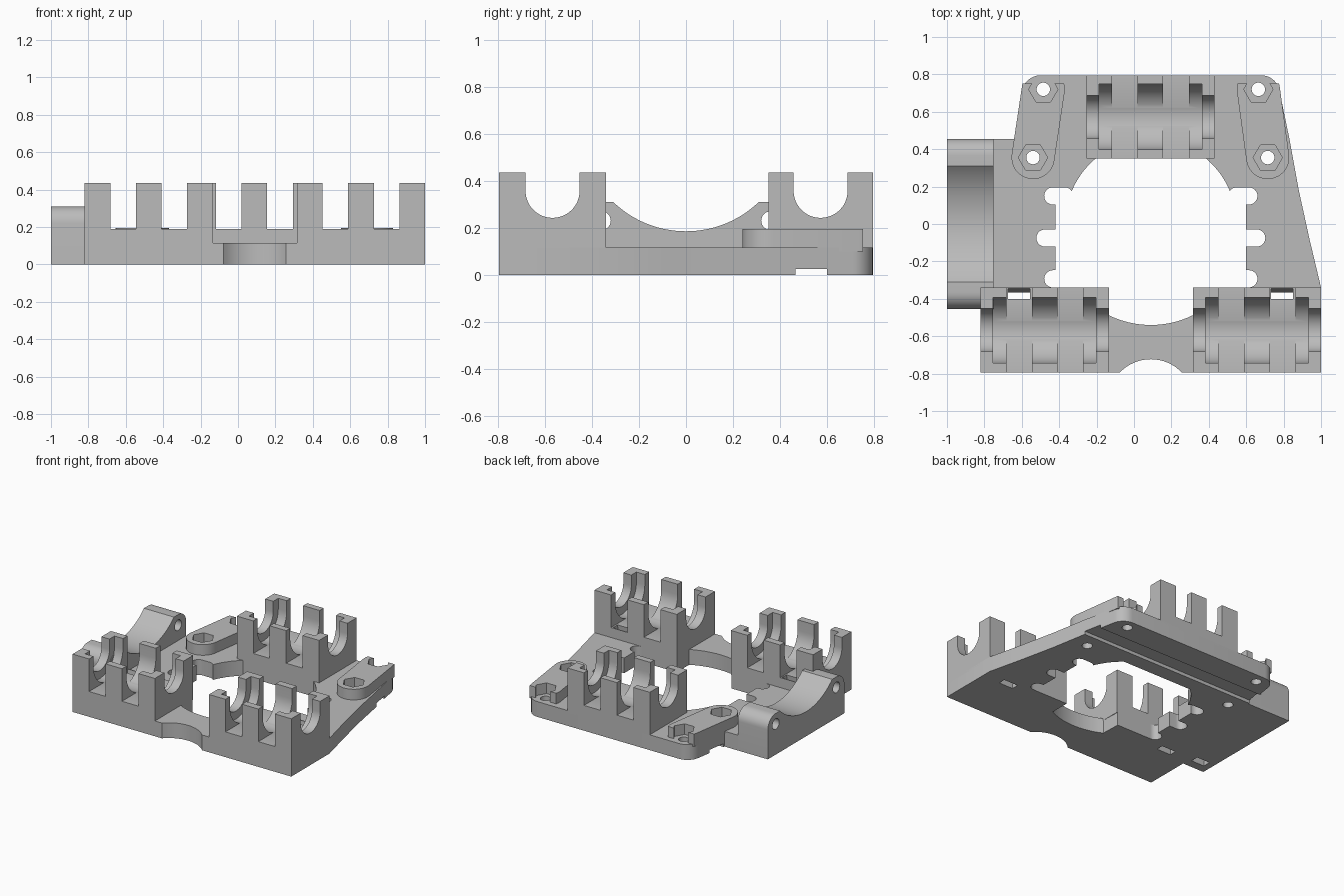
import bpy, bmesh
from math import sin, cos, radians, atan2, pi, degrees

if "Cube" in bpy.data.objects:
    bpy.data.objects.remove(bpy.data.objects["Cube"])

GREY = (0.5, 0.5, 0.5, 1)
mat = bpy.data.materials.new("plain grey plastic")
mat.use_nodes = True
mat.diffuse_color = GREY
mat.node_tree.nodes["Principled BSDF"].inputs["Base Color"].default_value = GREY


def arc(cx, cy, r, start, end, n=16):
    """Points on a circle between two angles in degrees."""
    angles = [radians(start + (end - start) * i / n) for i in range(n + 1)]
    return [(cx + r * cos(a), cy + r * sin(a)) for a in angles]


def rect(x0, x1, y0, y1):
    return [(x0, y0), (x1, y0), (x1, y1), (x0, y1)]


def stadium(p, q, r):
    """Outline of a rounded bar between two points."""
    a = degrees(atan2(q[1] - p[1], q[0] - p[0]))
    return arc(*p, r, a + 90, a + 270) + arc(*q, r, a - 90, a + 90)


def prism(name, outline, lo, hi, axis="z"):
    """Extrude an xy outline along z, or a yz outline along x."""
    place = (lambda a, b, h: (a, b, h)) if axis == "z" else (lambda a, b, h: (h, a, b))
    bm = bmesh.new()
    base = bm.faces.new([bm.verts.new(place(a, b, lo)) for a, b in outline])
    moved = bmesh.ops.extrude_face_region(bm, geom=[base])["geom"]
    step = place(0, 0, hi - lo)
    bmesh.ops.translate(bm, vec=step, verts=[v for v in moved if isinstance(v, bmesh.types.BMVert)])
    bmesh.ops.recalc_face_normals(bm, faces=bm.faces)
    mesh = bpy.data.meshes.new(name)
    bm.to_mesh(mesh)
    bm.free()
    mesh.materials.append(mat)
    ob = bpy.data.objects.new(name, mesh)
    bpy.context.collection.objects.link(ob)
    return ob


def cut(ob, *args):
    """Subtract a prism from a part and discard the cutter."""
    cutter = prism("cutter", *args)
    cutter.hide_render = True
    mod = ob.modifiers.new("cut", "BOOLEAN")
    mod.operation, mod.solver, mod.object = "DIFFERENCE", "EXACT", cutter
    bpy.context.view_layer.update()
    result = bpy.data.meshes.new_from_object(ob.evaluated_get(bpy.context.evaluated_depsgraph_get()))
    ob.modifiers.clear()
    ob.data = result
    bpy.data.objects.remove(cutter)


parts = []
THICK, DECK, TOP = 0.115, 0.19, 0.435
EDGE = 0.795

# Base plate with curved flank, rounded back corners and front notch
outline = [(-0.82, -EDGE)]
outline += [p for p in arc(0.09, -0.953, 0.23, 136.6, 43.4)]
outline += [(1, -EDGE), (1, -0.34), (0.938, -0.08), (0.88, 0.185), (0.832, 0.45)]
outline += arc(0.68, 0.695, 0.1, 5, 90, 8) + arc(-0.5, 0.695, 0.1, 90, 175, 8)
outline += [(-0.64, 0.455), (-0.76, 0.455), (-0.76, -0.34), (-0.82, -0.34)]
plate = prism("base_plate", outline, 0, THICK)
parts.append(plate)

# Central opening and cable slots along both its sides
opening = [(-0.42, -0.34), (-0.42, 0.19)]
opening += arc(0.09, 0, 0.458, 160, 130, 8) + arc(0.09, 0, 0.458, 50, 20, 8)
opening += [(0.6, 0.19), (0.6, -0.34), (0.315, -0.34)]
opening += arc(0.09, -0.03, 0.51, -63.8, -116.2) + [(-0.14, -0.34)]
cut(plate, opening, -0.1, 0.3)
R = 0.046
for y, depth in ((0.15, 0.06), (-0.075, 0.102), (-0.293, 0.06)):
    cut(plate, stadium((-0.42 - depth + R, y), (-0.37, y), R), -0.1, 0.3)
    cut(plate, stadium((0.55, y), (0.6 + depth - R, y), R), -0.1, 0.3)

# Shallow channel across the underside
cut(plate, rect(0.465, 0.6, -0.1, 0.025), -1.2, 1.2, "x")

# Raised nut seats with hexagonal pockets and screw holes
for side, back, front in (("right", (-0.485, 0.72), (-0.54, 0.355)),
                          ("left", (0.665, 0.72), (0.715, 0.355))):
    seat = prism(side + "_nut_seat", stadium(front, back, 0.115), 0.1, 0.195)
    cut(seat, rect(-1, 1, 0.752, 1), 0, 0.3)
    for x, y in (back, front):
        cut(seat, arc(x, y, 0.078, 0, 300, 5), 0, 0.3)
        cut(plate, arc(x, y, 0.036, 0, 345, 23), -0.1, 0.3)
    parts.append(seat)


def cradle(y, r):
    """U-shaped yz profile for a bearing or rod seat."""
    return arc(y, 0.357, r, 180, 360, 24) + [(y + r, 0.6), (y - r, 0.6)]


# Three bearing holders with strap gaps
POST = 0.137
for name, x, y0, y1, strap in (("front_right_holder", -0.82, -EDGE, -0.34, -0.675),
                               ("front_left_holder", 0.315, -EDGE, -0.34, 0.732),
                               ("back_holder", -0.255, 0.35, EDGE, None)):
    mid, length = (y0 + y1) / 2, POST * 5
    holder = prism(name, rect(x, x + length, y0, y1), 0.1, TOP)
    cut(holder, cradle(mid, 0.115), x - 0.1, x + length + 0.1, "x")
    cut(holder, cradle(mid, 0.175), x + 0.067, x + length - 0.067, "x")
    for i in (1, 3):
        cut(holder, rect(x + POST * i, x + POST * (i + 1), y0 - 0.1, y1 + 0.1), DECK, 0.6)
    if strap:
        # Slanted strap slot down through the floor
        slot = [(-0.345, 0.2), (-0.366, -0.01), (-0.42, -0.01), (-0.4, 0.2)]
        for ob in (holder, plate):
            cut(ob, slot, strap, strap + 0.118, "x")
    parts.append(holder)

# Belt block with a scooped top, rounded ends and cross holes
profile = [(-0.455, 0)] + arc(-0.365, 0.22, 0.09, 180, 90, 10)
profile += arc(0, 0.632, 0.447, -133.9, -46.1, 32)
profile += arc(0.365, 0.22, 0.09, 90, 0, 10) + [(0.455, 0)]
block = prism("belt_block", profile, -1, -0.75, "x")
for y in (-0.36, 0.36):
    cut(block, arc(y, 0.23, 0.04, 0, 345, 23), -1.1, -0.6, "x")
cut(block, rect(-0.95, -0.84, -0.39, -0.33), -0.1, 0.15)
parts.append(block)

# Smooth the curved faces and keep the hard edges
bpy.ops.object.select_all(action="DESELECT")
for ob in parts:
    ob.select_set(True)
bpy.context.view_layer.objects.active = plate
bpy.ops.object.shade_smooth_by_angle(angle=pi / 6)
